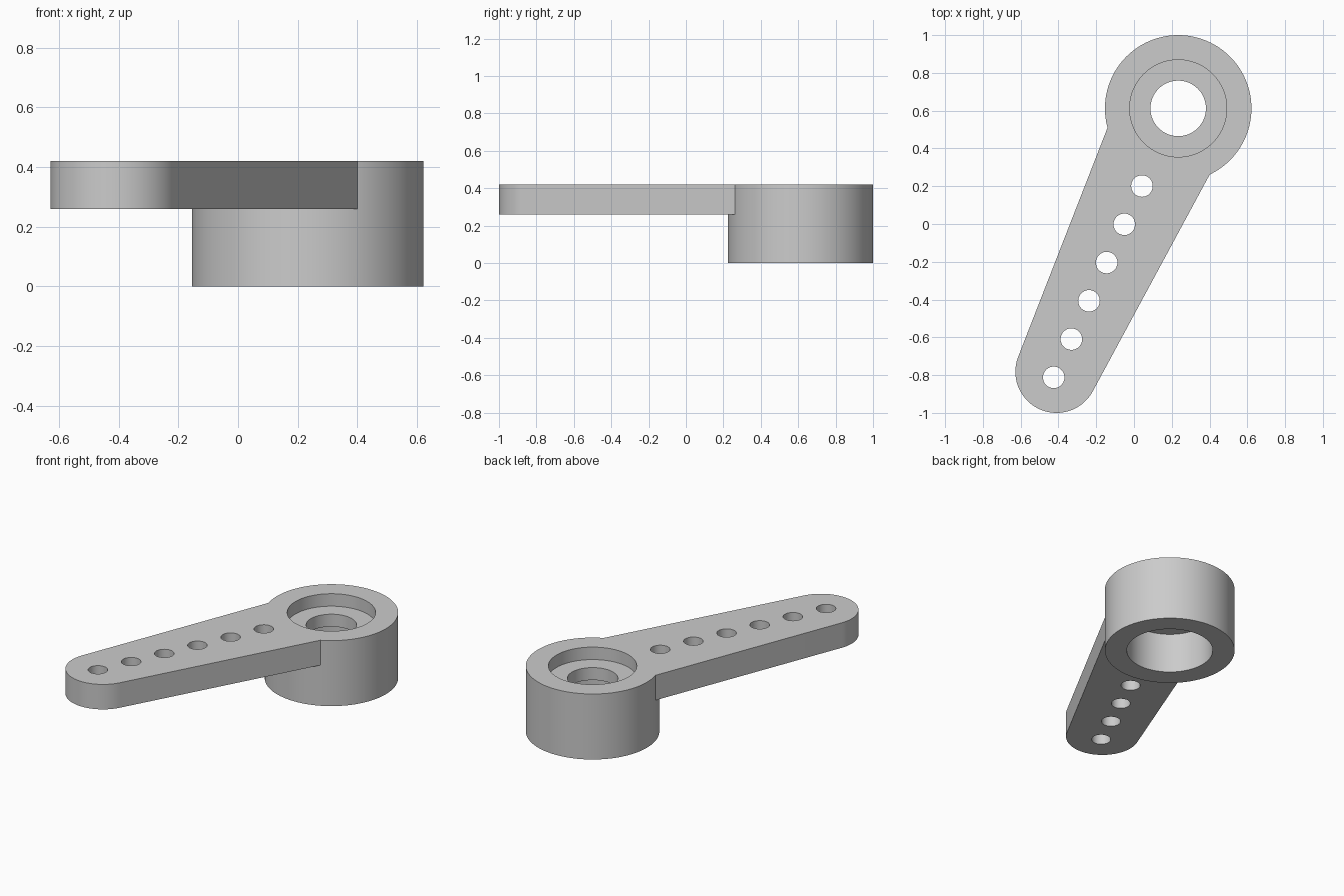
import bpy, bmesh
from math import cos, sin, radians, pi
from mathutils import Vector

cube = bpy.data.objects.get("Cube")
if cube:
    bpy.data.objects.remove(cube, do_unlink=True)

HUB, HUB_R = Vector((0.234, 0.612)), 0.388
TIP, TIP_R = Vector((-0.41, -0.782)), 0.218
ARM_Z, TOP_Z = 0.26, 0.42

grey = bpy.data.materials.new("light grey plastic")
grey.use_nodes = True
grey.diffuse_color = (0.6, 0.6, 0.6, 1)
grey.node_tree.nodes["Principled BSDF"].inputs["Base Color"].default_value = (0.6, 0.6, 0.6, 1)


def arc(centre, radius, start, end, steps):
    """Points on an arc, angles in degrees."""
    angles = [radians(start + (end - start) * i / steps) for i in range(steps + 1)]
    return [centre + radius * Vector((cos(a), sin(a))) for a in angles]


def prism(name, outline, z0, z1):
    """Extrude a flat outline from z0 to z1."""
    bm = bmesh.new()
    face = bm.faces.new([bm.verts.new((p.x, p.y, z0)) for p in outline])
    moved = bmesh.ops.extrude_face_region(bm, geom=[face])["geom"]
    verts = [v for v in moved if isinstance(v, bmesh.types.BMVert)]
    bmesh.ops.translate(bm, verts=verts, vec=(0, 0, z1 - z0))
    bmesh.ops.recalc_face_normals(bm, faces=bm.faces)
    mesh = bpy.data.meshes.new(name)
    bm.to_mesh(mesh)
    bm.free()
    mesh.materials.append(grey)
    obj = bpy.data.objects.new(name, mesh)
    bpy.context.collection.objects.link(obj)
    return obj


def disc(name, centre, radius, z0, z1, sides=96):
    return prism(name, arc(centre, radius, 0, 360, sides)[:-1], z0, z1)


def combine(target, other, operation):
    """Apply a boolean and discard the helper."""
    mod = target.modifiers.new("join", 'BOOLEAN')
    mod.operation, mod.solver, mod.object = operation, 'EXACT', other
    bpy.context.view_layer.objects.active = target
    bpy.ops.object.modifier_apply(modifier=mod.name)
    bpy.data.objects.remove(other, do_unlink=True)


# Hub, and tapered arm with a round tip whose root is buried in the hub wall
horn = disc("servo_lever", HUB, HUB_R, 0, TOP_Z)
left_root = Vector((-0.14, 0.51)) + Vector((0.36, 0.93)) * 0.03
right_root = Vector((0.40, 0.26)) + Vector((0.47, 0.88)) * 0.03
outline = ([left_root] + arc(TIP, TIP_R, 158.8, 331.8, 48) + [right_root]
           + arc(HUB, 0.33, 295, 195, 24))
combine(horn, prism("arm", outline, ARM_Z, TOP_Z), 'UNION')

# Counterbores above and below a thin web, and the bore through it
combine(horn, disc("top_recess", HUB, 0.257, 0.34, 0.6), 'DIFFERENCE')
combine(horn, disc("bottom_recess", HUB, 0.257, -0.2, ARM_Z), 'DIFFERENCE')
combine(horn, disc("shaft_bore", HUB, 0.147, 0.1, 0.5, 64), 'DIFFERENCE')

# Row of linkage holes
first, last = Vector((0.042, 0.201)), Vector((-0.425, -0.812))
for i in range(6):
    hole = disc("linkage_hole", first.lerp(last, i / 5), 0.057, 0.1, 0.6, 40)
    combine(horn, hole, 'DIFFERENCE')

bpy.ops.object.select_all(action='DESELECT')
horn.select_set(True)
bpy.context.view_layer.objects.active = horn
bpy.ops.object.shade_smooth_by_angle(angle=pi / 6)
